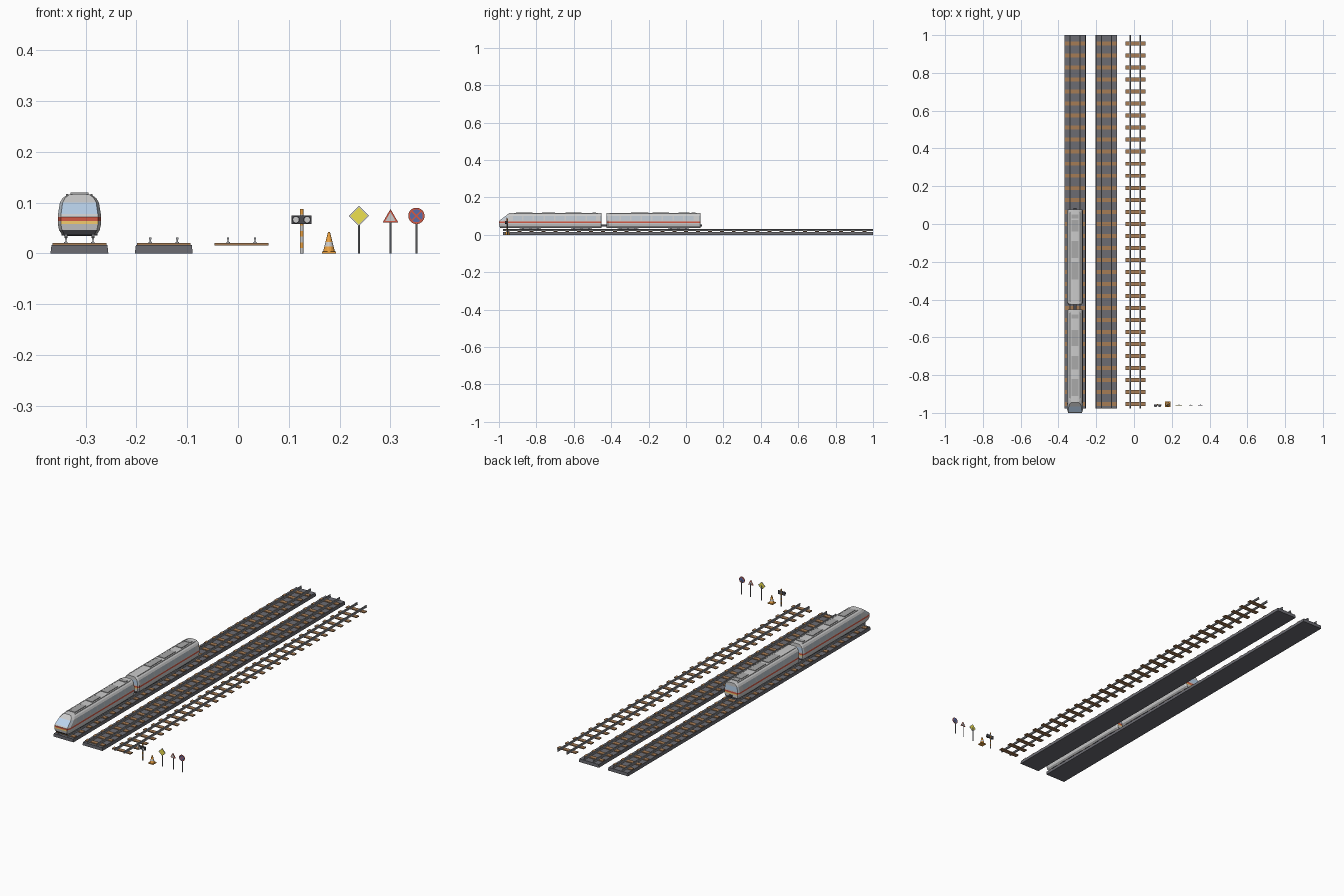
import bpy, bmesh, math
from mathutils import Matrix, Vector

if "Cube" in bpy.data.objects:
    bpy.data.objects.remove(bpy.data.objects["Cube"])

MATS = {}
COL = dict(grey=(.62, .62, .62), dark=(.07, .07, .08), bed=(.15, .15, .17), wood=(.38, .2, .09),
           steel=(.35, .36, .38), red=(.65, .1, .06), glass=(.5, .66, .85), side_glass=(.5, .56, .62),
           yellow=(.85, .75, .08), amber=(.9, .6, .15), orange=(.85, .36, .05), white=(.85, .85, .85),
           roof=(.4, .4, .4), blue=(.1, .15, .4))


def mat(key):
    if key not in MATS:
        MATS[key] = bpy.data.materials.new(key)
        MATS[key].diffuse_color = (*COL[key], 1)
    return MATS[key]


def finish(name, bm, *keys):
    bmesh.ops.recalc_face_normals(bm, faces=bm.faces)
    me = bpy.data.meshes.new(name)
    bm.to_mesh(me)
    bm.free()
    for k in keys:
        me.materials.append(mat(k))
    ob = bpy.data.objects.new(name, me)
    bpy.context.collection.objects.link(ob)
    return ob


def boxes(name, key, items):
    """items: (x0, x1, y0, y1, z0, z1)"""
    bm = bmesh.new()
    for x0, x1, y0, y1, z0, z1 in items:
        m = Matrix.Translation(((x0 + x1) / 2, (y0 + y1) / 2, (z0 + z1) / 2))
        bmesh.ops.create_cube(bm, size=1, matrix=m @ Matrix.Diagonal((x1 - x0, y1 - y0, z1 - z0, 1)))
    return finish(name, bm, key)


def cyls(name, key, items, axis='Z', seg=16):
    """items: (centre, bottom radius, top radius, length)"""
    rot = {'Z': Matrix(), 'X': Matrix.Rotation(math.pi / 2, 4, 'Y'),
           'Y': Matrix.Rotation(math.pi / 2, 4, 'X')}[axis]
    bm = bmesh.new()
    for c, r0, r1, d in items:
        bmesh.ops.create_cone(bm, cap_ends=True, segments=seg, radius1=r0, radius2=r1, depth=d,
                              matrix=Matrix.Translation(c) @ rot)
    return finish(name, bm, key)


def extrude(name, key, profiles, y0, y1):
    """profiles: lists of (x, z) swept along y"""
    bm = bmesh.new()
    for prof in profiles:
        f = bm.faces.new([bm.verts.new((x, y0, z)) for x, z in prof])
        new = bmesh.ops.extrude_face_region(bm, geom=[f])['geom']
        bmesh.ops.translate(bm, vec=(0, y1 - y0, 0), verts=[v for v in new if isinstance(v, bmesh.types.BMVert)])
    return finish(name, bm, key)


# tracks: two on ballast, one bare
Y0, Y1, GAUGE = -.978, 1.0, .0265
RAIL = [(.0035, .02), (.0035, .022), (.0012, .0235), (.0012, .027), (.0022, .028), (.0022, .031)]
for label, cx, has_bed in (("left", -.312, True), ("middle", -.146, True), ("right", .007, False)):
    if has_bed:
        extrude(label + "_track_bed", 'bed', [[(cx - .057, 0), (cx + .057, 0), (cx + .055, .0165),
                                               (cx - .055, .0165)]], Y0, Y1)
    boxes(label + "_sleepers", 'wood', [(cx - .053, cx + .053, y - .0105, y + .0105, .0155, .0205)
                                        for y in (-.953 + i * .0636 for i in range(31))])
    extrude(label + "_rails", 'steel',
            [[(cx + s * GAUGE + x, z) for x, z in RAIL] + [(cx + s * GAUGE - x, z) for x, z in RAIL[::-1]]
             for s in (-1, 1)], Y0, Y1)

# train body levels: half width, height, side colour, end colour of the strip above
TX = -.312
KEYS = ['grey', 'red', 'side_glass', 'roof', 'glass', 'amber', 'dark']
LEVELS = [(.034, .037, 'roof', 'dark'), (.040, .046, 'grey', 'grey'), (.0425, .058, 'grey', 'amber'),
          (.0425, .064, 'red', 'red'), (.0425, .072, 'grey', 'grey'), (.042, .078, 'side_glass', 'glass'),
          (.0385, .100, 'grey', 'grey'), (.033, .109, 'grey', 'grey'), (.024, .1155, 'grey', 'grey'),
          (.012, .117, 'grey', 'grey')]


def slope(z):
    return max(0, z - .074) * 1.3 + max(0, .05 - z) * .5


def car(name, y0, y1, cab):
    # rings along the car, alternating pillar and window segments
    n = 8
    a, b = (y0 + .075, y1 - .02) if cab else (y0 + .02, y1 - .03)
    step = (b - a) / n
    ys = [(y0, .86, cab), (y0 + .02 if cab else y0 + .008, 1, cab)]
    for i in range(n):
        ys += [(a + i * step, 1, 0), (a + (i + 1) * step - .008, 1, 0)]
    ys += [(y1 - .008, 1, 0), (y1, .88, 0)]
    bm = bmesh.new()
    rings = [[[bm.verts.new((TX + s * w * k, y + (slope(z) if c else 0), z)) for w, z, _, _ in LEVELS]
              for s in (-1, 1)] for y, k, c in ys]

    def face(vs, key):
        bm.faces.new(vs).material_index = KEYS.index(key)
    for i, (r, q) in enumerate(zip(rings, rings[1:])):
        for s in (0, 1):
            for j in range(len(LEVELS) - 1):
                key = LEVELS[j][2]
                if key == 'side_glass' and i % 2:
                    key = 'grey'
                face((r[s][j], q[s][j], q[s][j + 1], r[s][j + 1]), key)
        face((r[0][0], r[1][0], q[1][0], q[0][0]), 'dark')
        face((r[0][-1], r[1][-1], q[1][-1], q[0][-1]), 'grey')
    for r in (rings[0], rings[-1]):
        for j in range(len(LEVELS) - 1):
            face((r[0][j], r[1][j], r[1][j + 1], r[0][j + 1]), LEVELS[j][3])
    finish(name, bm, *KEYS)


car("front_car_body", -1.0, -.452, 1)
car("rear_car_body", -.425, .078, 0)

# headlights, couplers and roof units
boxes("headlights", 'amber', [(TX + s * .026 - .009, TX + s * .026 + .009, -1.0, -.99, .0645, .0715) for s in (-1, 1)])
boxes("couplers", 'dark', [(TX - .008, TX + .008, -.46, -.415, .045, .055),
                           (TX - .008, TX + .008, .07, .086, .045, .054)])
boxes("roof_units", 'roof', [(TX - .018, TX + .018, y - d, y, .113, .1195) for y, d in
                             ((-.56, .085), (-.70, .07), (-.82, .09), (.05, .02), (.02, .06), (-.09, .03),
                              (-.12, .06), (-.2, .095), (-.48, .02))])
boxes("roof_ribs", 'grey', [(TX + s * .024 - .002, TX + s * .024 + .002, a, b, .112, .117)
                            for s in (-1, 1) for a, b in ((-.92, -.47), (-.41, .06))])

# bogies
BOGIES = (-.832, -.559, -.31, -.04)
boxes("bogie_frames", 'dark', [(TX + s * .0325 - .003, TX + s * .0325 + .003, y - .057, y + .057, .035, .041)
                               for y in BOGIES for s in (-1, 1)])
boxes("bogie_beams", 'dark', [(TX - .03, TX + .03, y - .014, y + .014, .034, .041) for y in BOGIES])
cyls("wheels", 'steel', [((TX + s * .0265, y + d, .039), .0085, .0085, .006)
                         for y in BOGIES for d in (-.04, 0, .04) for s in (-1, 1)], 'X')
cyls("axles", 'dark', [((TX, y + d, .037), .002, .002, .05) for y in BOGIES for d in (-.04, 0, .04)], 'X', 8)

# signal with striped post
SY, SX = -.955, .125
for i in range(8):
    cyls("signal_post_band", 'orange' if i % 2 else 'white',
         [((SX, SY, .0055 + i * .011), .0035, .0035, .011)], seg=12)
boxes("signal_head", 'dark', [(SX - .02, SX + .02, SY - .007, SY - .001, .058, .075)])
cyls("signal_hoods", 'dark', [((SX + s * .011, SY - .009, .0665), .0075, .0075, .006) for s in (-1, 1)], 'Y')
cyls("signal_lamps", 'white', [((SX + s * .011, SY - .012, .0665), .0055, .0055, .002) for s in (-1, 1)], 'Y')

# traffic cone
CX = .179
boxes("cone_base", 'orange', [(CX - .014, CX + .014, SY - .014, SY + .014, 0, .004)])
for k, z0, z1 in (('orange', .004, .014), ('white', .014, .023), ('orange', .023, .042)):
    r = [.0115 - .0095 * (z - .004) / .038 for z in (z0, z1)]
    cyls("cone_band", k, [((CX, SY, (z0 + z1) / 2), r[0], r[1], z1 - z0)])

# road signs: post, rim and face plates
def sign(name, cx, cz, sides, turn, plates):
    cyls(name + "_post", 'steel', [((cx, SY, cz / 2), .002, .002, cz)], seg=10)
    for i, (key, r) in enumerate(plates):
        prof = [(cx + r * math.sin(turn + 2 * math.pi * k / sides), cz + r * math.cos(turn + 2 * math.pi * k / sides))
                for k in range(sides)]
        extrude(name + "_plate", key, [prof], SY - .004 - i * .0006, SY - .002)


sign("diamond_sign", .238, .074, 4, 0, (('white', .02), ('yellow', .017)))
sign("triangle_sign", .30, .070, 3, 0, (('red', .0175), ('white', .0115)))
sign("round_sign", .351, .074, 32, 0, (('red', .016), ('blue', .0125)))
bm = bmesh.new()
for a in (45, -45):
    bmesh.ops.create_cube(bm, size=1, matrix=Matrix.Translation((.351, SY - .0045, .074)) @
                          Matrix.Rotation(math.radians(a), 4, 'Y') @ Matrix.Diagonal((.025, .001, .003, 1)))
finish("round_sign_cross", bm, 'red')

for m in bpy.data.materials:
    if m.users and not m.is_grease_pencil:
        m.use_nodes = True
        m.node_tree.nodes["Principled BSDF"].inputs["Base Color"].default_value = m.diffuse_color
